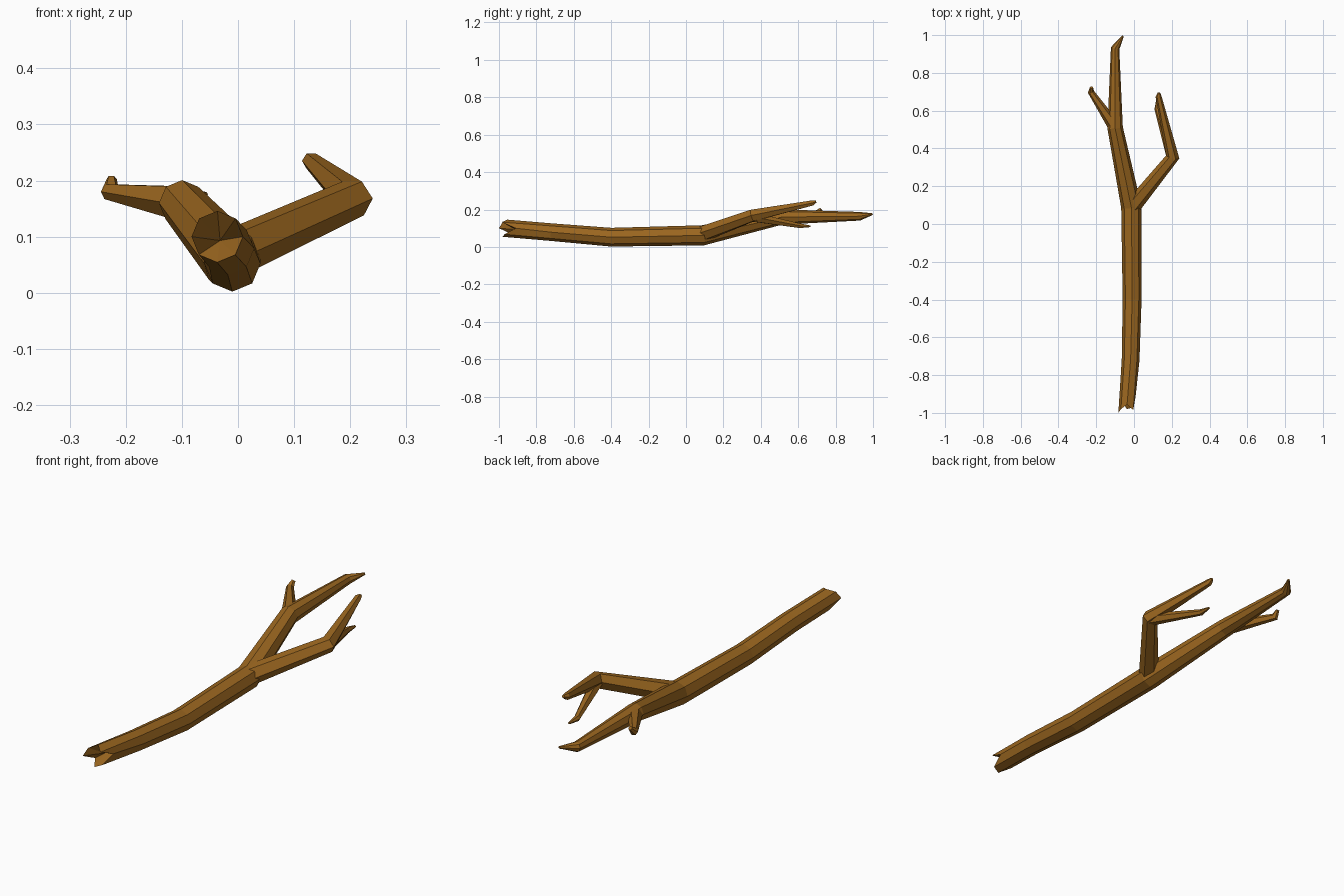
import bpy, bmesh, math
from mathutils import Vector

if "Cube" in bpy.data.objects:
    bpy.data.objects.remove(bpy.data.objects["Cube"])

bark = bpy.data.materials.new("bark")
bark.diffuse_color = (0.33, 0.135, 0.014, 1)
bark.use_nodes = True
bark.node_tree.nodes["Principled BSDF"].inputs["Base Color"].default_value = bark.diffuse_color


def limb(name, path, sides, jagged=None, core=None):
    """Tapered flat-faced tube through (x, y, z, radius) points."""
    pts = [Vector(p[:3]) for p in path]
    bm = bmesh.new()
    rings = []
    for i, p in enumerate(pts):
        dirs = []
        if i > 0:
            dirs.append((p - pts[i - 1]).normalized())
        if i < len(pts) - 1:
            dirs.append((pts[i + 1] - p).normalized())
        t = sum(dirs, Vector()).normalized()
        side = t.cross(Vector((0, 0, 1))).normalized()
        up = side.cross(t)
        r = path[i][3]
        ring = []
        for k in range(sides):
            a = 2 * math.pi * k / sides
            ring.append(bm.verts.new(p + r * (math.cos(a) * side + math.sin(a) * up)))
        rings.append(ring)
    for a, b in zip(rings, rings[1:]):
        for k in range(sides):
            n = (k + 1) % sides
            bm.faces.new((a[k], a[n], b[n], b[k]))
    bm.faces.new(rings[-1])
    if jagged:
        # splintered break: uneven rim around a sunken core
        for v, y in zip(rings[0], jagged):
            v.co.y = y
        c = bm.verts.new(core)
        for k in range(sides):
            bm.faces.new((rings[0][(k + 1) % sides], rings[0][k], c))
    else:
        bm.faces.new(rings[0][::-1])
    bmesh.ops.recalc_face_normals(bm, faces=bm.faces)
    me = bpy.data.meshes.new(name)
    bm.to_mesh(me)
    bm.free()
    me.materials.append(bark)
    bpy.context.collection.objects.link(bpy.data.objects.new(name, me))


# trunk, running on into the main left fork
limb("trunk", [(-0.037, -0.96, 0.1, 0.046), (-0.018, -0.72, 0.079, 0.047),
               (-0.01, -0.4, 0.052, 0.05), (-0.014, 0.09, 0.062, 0.054),
               (-0.1, 0.51, 0.16, 0.041), (-0.1, 0.93, 0.164, 0.023),
               (-0.058, 0.996, 0.175, 0.005)], 8,
     jagged=[-0.91, -0.985, -0.955, -0.98, -1.0, -0.93, -0.98, -0.97],
     core=(-0.032, -0.91, 0.093))

# small twig on the left fork
limb("left_twig", [(-0.1, 0.51, 0.16, 0.034), (-0.228, 0.7, 0.18, 0.017),
                   (-0.225, 0.722, 0.203, 0.009)], 6)

# right fork with its elbow and long upper twig
limb("right_branch", [(-0.01, 0.09, 0.07, 0.044), (0.205, 0.355, 0.168, 0.036),
                      (0.13, 0.675, 0.235, 0.016), (0.132, 0.695, 0.242, 0.007)], 6)

# lower twig leaving the right elbow
limb("lower_right_twig", [(0.2, 0.355, 0.16, 0.028), (0.122, 0.61, 0.113, 0.014),
                          (0.124, 0.665, 0.11, 0.005)], 6)
